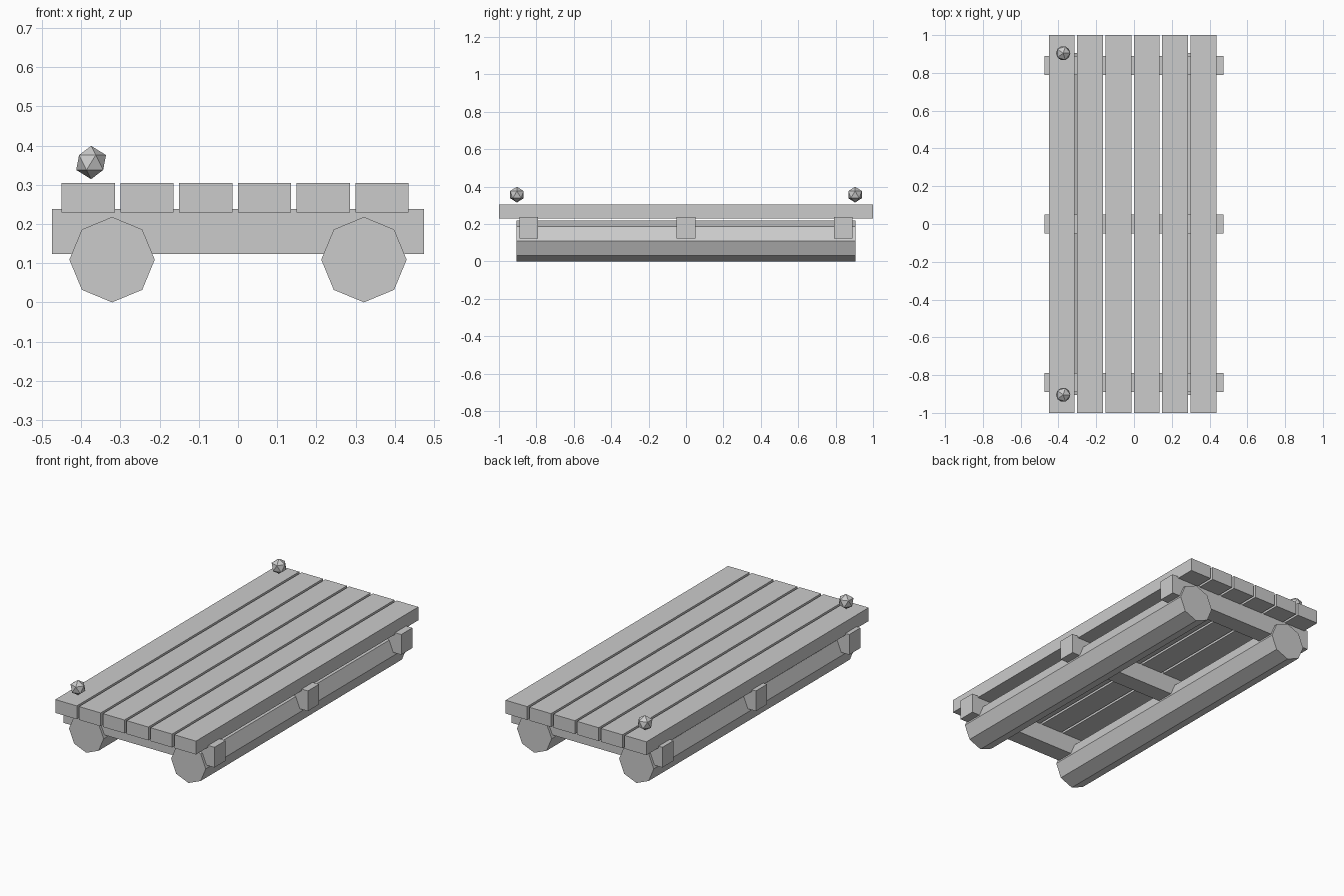
import bpy
import math

cube = bpy.data.objects.get("Cube")
if cube:
    bpy.data.objects.remove(cube, do_unlink=True)

grey = bpy.data.materials.new("plain_grey")
grey.use_nodes = True
colour = (0.6, 0.6, 0.6, 1)
grey.diffuse_color = colour
grey.node_tree.nodes["Principled BSDF"].inputs["Base Color"].default_value = colour


def finish(name):
    obj = bpy.context.object
    obj.name = name
    obj.data.materials.append(grey)
    return obj


def box(name, location, size):
    bpy.ops.mesh.primitive_cube_add(size=1, location=location)
    obj = finish(name)
    obj.scale = size
    bpy.ops.object.transform_apply(location=False, rotation=False, scale=True)


# Deck planks running front to back
for i in range(6):
    box(f"deck_plank_{i + 1}", (-0.3825 + 0.15 * i, 0, 0.267), (0.136, 2, 0.076))

# Cross beams under the deck
for name, y in (("front", -0.84), ("middle", 0), ("back", 0.84)):
    box(f"{name}_cross_beam", (0, y, 0.181), (0.95, 0.1, 0.115))

# Eight-sided floats, corner upwards
for name, side in (("left", 1), ("right", -1)):
    bpy.ops.mesh.primitive_cylinder_add(
        vertices=8, radius=0.109, depth=1.81,
        location=(side * 0.3215, 0, 0.109), rotation=(math.pi / 2, 0, 0))
    finish(f"{name}_float")

# Faceted knobs at the ends of the right edge
for name, y in (("front", -0.904), ("back", 0.904)):
    bpy.ops.mesh.primitive_ico_sphere_add(
        subdivisions=1, radius=0.0425, location=(-0.375, y, 0.357))
    finish(f"{name}_knob")
